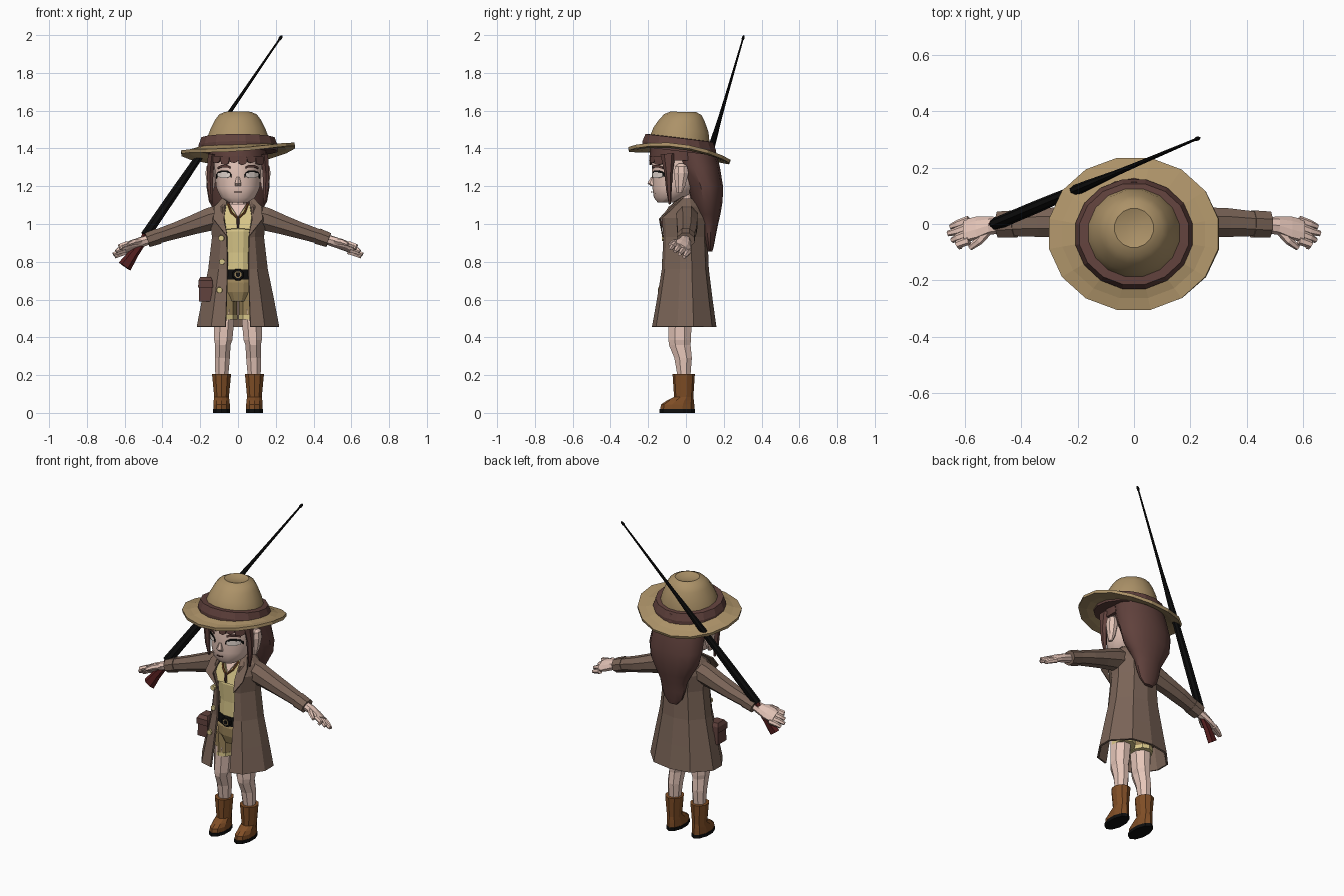
import bpy, bmesh, math
from mathutils import Vector

def material(name, r, g, b):
    m = bpy.data.materials.new(name)
    lin = [((c / 255 + 0.055) / 1.055) ** 2.4 if c > 10 else c / 255 / 12.92 for c in (r, g, b)]
    m.diffuse_color = (*lin, 1)
    return m

COAT = material("coat brown", 122, 100, 87)
FELT = material("felt tan", 172, 146, 104)
HAIR = material("hair brown", 96, 65, 60)
SKIN = material("skin", 230, 198, 185)
BOOT = material("boot leather", 128, 78, 38)
SHIRT = material("shirt yellow", 218, 200, 138)
SHORTS = material("shorts olive", 152, 130, 88)
BLACK = material("black", 14, 14, 14)
WOOD = material("dark red wood", 84, 30, 30)
WHITE = material("eye white", 238, 226, 218)
smooth = []

def mesh(name, verts, faces, mat, thick=0):
    bm = bmesh.new()
    vs = [bm.verts.new(v) for v in verts]
    for f in faces:
        bm.faces.new([vs[i] for i in f])
    bmesh.ops.recalc_face_normals(bm, faces=bm.faces)
    me = bpy.data.meshes.new(name)
    bm.to_mesh(me)
    bm.free()
    me.materials.append(mat)
    ob = bpy.data.objects.new(name, me)
    bpy.context.collection.objects.link(ob)
    if thick:
        mod = ob.modifiers.new("thickness", 'SOLIDIFY')
        mod.thickness, mod.offset = thick, 0
    return ob

def skin(name, rows, mat, closed=True, caps=True, thick=0):
    """Join rows of points with quads."""
    n = len(rows[0])
    faces = []
    for r in range(len(rows) - 1):
        for i in range(n if closed else n - 1):
            j = (i + 1) % n
            faces.append((r * n + i, r * n + j, r * n + n + j, r * n + n + i))
    if caps:
        faces += [tuple(range(n)), tuple(range((len(rows) - 1) * n, len(rows) * n))]
    return mesh(name, [v for row in rows for v in row], faces, mat, thick)

def tube(name, pts, mat, n=8, ref=(0, 1, 0), d=None, warp=None, soft=False, **kw):
    """Elliptical sections (x, y, z, a, b) along a path; a lies along ref."""
    P = [Vector(p[:3]) for p in pts]
    rows = []
    for k, p in enumerate(pts):
        dr = Vector(d) if d else (P[min(k + 1, len(P) - 1)] - P[max(k - 1, 0)]).normalized()
        u = Vector(ref)
        u = (u - dr * u.dot(dr)).normalized()
        v = dr.cross(u)
        row = []
        for i in range(n):
            t = 2 * math.pi * (i + 0.5) / n
            q = P[k] + u * p[3] * math.cos(t) + v * p[4] * math.sin(t)
            row.append(warp(q) if warp else q)
        rows.append(row)
    ob = skin(name, rows, mat, **kw)
    if soft:
        smooth.append(ob)
    return ob

def loft(name, rings, mat, n=10, x=0, **kw):
    """Horizontal rings (z, centre y, rx, ry)."""
    return tube(name, [(x, cy, z, a, b) for z, cy, a, b in rings], mat, n, (1, 0, 0), (0, 0, 1), **kw)

def disc(name, x, y, z, r, mat, depth=.02):
    tube(name, [(x, y + depth, z, r, r), (x, y, z, r * .9, r * .9)], mat, 8, (1, 0, 0))

def plate(name, pts, mat, thick=0.008):
    return mesh(name, pts, [tuple(range(len(pts)))], mat, thick)

# Legs, boots, arms and hands, one per side
for s, side in ((-1, "right_"), (1, "left_")):
    loft(side + "sole", [(0, -.046, .048, .094), (.02, -.046, .048, .094)], BLACK, x=s * .087)
    loft(side + "boot", [(.02, -.046, .046, .09), (.045, -.044, .046, .088), (.065, -.03, .044, .072),
                         (.085, -.012, .041, .051), (.205, -.012, .053, .059)], BOOT, x=s * .087)
    tube(side + "leg", [(s * .086, -.01, .18, .036, .035), (s * .083, -.015, .29, .043, .05),
                        (s * .08, -.033, .36, .044, .062), (s * .078, -.033, .385, .052, .064),
                        (s * .07, -.03, .55, .06, .068)], SKIN, 8, (1, 0, 0), (0, 0, 1))
    loft(side + "shorts_leg", [(.515, -.02, .063, .078), (.64, -.01, .062, .09)], SHORTS, x=s * .064)
    loft(side + "shorts_cuff", [(.495, -.02, .065, .08), (.518, -.02, .065, .08)], SHIRT, x=s * .064)
    tube(side + "sleeve", [(s * .085, .005, 1.04, .06, .07), (s * .15, .005, 1.025, .06, .066),
                           (s * .24, .006, .995, .058, .055), (s * .33, .005, .965, .055, .047),
                           (s * .44, 0, .93, .046, .04)], COAT, 8)
    tube(side + "cuff", [(s * .42, 0, .936, .052, .046), (s * .48, -.002, .915, .05, .042)], COAT, 8)
    # hand rolled so that the thumb side is higher
    roll = (0, .85, -.5)
    tube(side + "palm", [(s * .46, -.003, .922, .028, .026), (s * .51, -.006, .905, .034, .026),
                         (s * .555, -.014, .89, .046, .022), (s * .6, -.024, .872, .046, .018)],
         SKIN, 8, roll)
    for k in range(4):
        y, z = .014 - .024 * k, .848 + .014 * k
        r = .615 + (.045, .055, .04, .01)[k] - .01
        tube(side + "finger", [(s * .585, y, z + .006, .016, .016), (s * .625, y - .014, z - .008, .015, .014),
                               (s * r, y - .024, z - .022, .01, .01)], SKIN, 6, roll)
    tube(side + "thumb", [(s * .515, -.02, .908, .017, .017), (s * .55, -.06, .905, .016, .015),
                          (s * .582, -.085, .892, .009, .01)], SKIN, 6, (0, 0, 1))

# Shorts, belt, shirt and neck
loft("hips", [(.59, -.012, .07, .085), (.64, -.012, .115, .1), (.69, -.01, .118, .102),
              (.72, -.008, .108, .09)], SHORTS, 12)
loft("belt", [(.705, -.008, .116, .104), (.76, -.008, .114, .102)], BLACK, 12)
disc("buckle", 0, -.122, .732, .033, BLACK)
disc("buckle_ring", 0, -.125, .732, .021, SHORTS)
disc("buckle_stud", 0, -.129, .732, .014, BLACK)
loft("shirt", [(.74, -.008, .108, .094), (.85, -.008, .105, .092), (.96, -.01, .115, .1),
               (1.04, -.005, .115, .085), (1.10, .005, .075, .06)], SHIRT, 12)
loft("neck", [(1.05, .0, .05, .062), (1.2, -.01, .045, .045)], SKIN)
plate("neckline_skin", [(-.045, -.066, 1.105), (0, -.1, 1.035), (.045, -.066, 1.105)], SKIN, .009)
for s in (-1, 1):
    plate("shirt_collar", [(s * .004, -.108, 1.03), (s * .004, -.114, .975), (s * .07, -.112, .972),
                           (s * .085, -.1, 1.04), (s * .06, -.055, 1.11)], SHIRT)
    tube("necklace_cord", [(s * .052, -.066, 1.105, .006, .006), (s * .035, -.1, 1.06, .006, .006),
                           (0, -.12, 1.03, .006, .006)], BOOT, 5)
tube("necklace_pendant", [(0, -.12, 1.04, .007, .007), (0, -.124, 1.0, .011, .007),
                          (0, -.12, .98, .004, .004)], HAIR, 6)

# Long open coat: (z, half width, front y, back y, half opening)
rows = []
for z, w, f, b, o in ((.455, .213, -.174, .155, .065), (.6, .185, -.148, .135, .06),
                      (.76, .152, -.122, .115, .055), (.93, .132, -.114, .108, .058),
                      (1.03, .142, -.122, .11, .075), (1.09, .125, -.09, .1, .078),
                      (1.13, .078, -.03, .085, .068)):
    half = [(o, f), (.65 * w, f * .88), (w, f * .25), (w, b * .25), (.58 * w, b * .86)]
    rows.append([(x, y, z) for x, y in half] + [(0, b, z)] + [(-x, y, z) for x, y in reversed(half)])
skin("coat", rows, COAT, closed=False, caps=False, thick=.012)
for s in (-1, 1):
    plate("lapel", [(s * .055, -.122, .93), (s * .075, -.14, 1.025), (s * .06, -.06, 1.115),
                    (s * .075, -.012, 1.145), (s * .125, -.085, 1.09), (s * .13, -.135, 1.025)], COAT)
for x, y, z in ((-.088, -.128, .925), (-.085, -.128, .8), (-.098, -.147, .65)):
    disc("coat_button", x, y, z, .017, SHIRT)

# Hip pouch
loft("pouch", [(.59, -.062, .05, .06), (.69, -.062, .046, .055)], HAIR, 4, x=-.172)
loft("pouch_flap", [(.665, -.064, .055, .066), (.7, -.064, .053, .064), (.72, -.062, .038, .045)],
     HAIR, 4, x=-.172)

# Head, nose, ears
loft("head", [(1.115, -.1, .055, .05), (1.14, -.085, .092, .085), (1.19, -.055, .117, .122),
              (1.25, -.04, .124, .138), (1.32, -.035, .128, .145), (1.4, -.03, .12, .13)], SKIN, 14, soft=True)
loft("nose", [(1.2, -.168, .02, .016), (1.215, -.176, .019, .028), (1.25, -.17, .009, .014)], SKIN, 6)
for s in (-1, 1):
    loft("ear", [(1.165, -.035, .01, .015), (1.2, -.03, .022, .028), (1.27, -.025, .032, .042),
                 (1.305, -.025, .026, .034), (1.32, -.025, .01, .015)], SKIN, 8, x=s * .143)

# Eyes, brows and mouth as thin plates bent round the face
def strip(name, xs, lo, hi, mat):
    front = lambda x: -.041 - .142 * math.sqrt(1 - (x / .128) ** 2)
    rows = [[(x, front(x), l), (x, front(x), h)] for x, l, h in zip(xs, lo, hi)]
    skin(name, rows, mat, closed=False, caps=False, thick=.006)

for s in (-1, 1):
    xs = [s * x for x in (.042, .06, .085, .105)]
    strip("eye", xs, (1.25, 1.244, 1.244, 1.25), (1.268, 1.274, 1.274, 1.268), WHITE)
    strip("eyelash", [s * .035] + xs + [s * .114], (1.245, 1.262, 1.273, 1.273, 1.262, 1.242),
          (1.262, 1.272, 1.284, 1.284, 1.276, 1.262), BLACK)
    strip("brow", xs, (1.294, 1.3, 1.3, 1.292), (1.304, 1.313, 1.313, 1.302), HAIR)
strip("mouth", (-.02, 0, .02), (1.168, 1.166, 1.168), (1.172, 1.171, 1.172), HAIR)

# Hair: cap, long tail, fringe and side locks
loft("hair_cap", [(1.335, -.03, .152, .165), (1.43, -.03, .15, .155)], HAIR, 14, soft=True)
loft("hair_back", [(1.42, .03, .15, .12), (1.3, .065, .165, .115), (1.2, .1, .172, .096),
                   (1.12, .11, .158, .084), (1.05, .118, .118, .064), (1.0, .12, .09, .05),
                   (.94, .122, .078, .036), (.89, .125, .062, .024), (.855, .128, .03, .012)],
     HAIR, 14, soft=True)
for k in range(6):
    x = -.115 + .046 * k
    y = lambda q: -.03 - .16 * math.sqrt(1 - (q / .165) ** 2)
    a, b = x - .026, x + .026
    tip = 1.312 if k % 2 else 1.322
    plate("fringe_lock", [(a, y(a), 1.36), (b, y(b), 1.36), (b - .006, y(b), tip + .01), (x + .004, y(x), tip),
                          (a + .008, y(a), tip + .006)], HAIR)
for s in (-1, 1):
    tube("side_lock", [(s * .138, -.095, 1.37, .024, .04), (s * .148, -.092, 1.27, .02, .022),
                       (s * .146, -.09, 1.18, .016, .015), (s * .14, -.085, 1.105, .006, .006)],
         HAIR, 6, (1, 0, 0))

# Wide hat: wavy brim, band and crown, all tipped back
CY = -.036
def tip_back(q):
    fade = min(1, max(0, (1.62 - q.z) / .15))
    return Vector((q.x, q.y, q.z - .12 * fade * (q.y - CY)))

brim = []
for r, z in ((.14, 1.4), (.21, 1.39), (.255, 1.372), (.303, 1.36)):
    row = []
    for i in range(16):
        t = 2 * math.pi * (i + .5) / 16
        x, y = r * math.cos(t), .9 * r * math.sin(t)
        lift = (r / .3) ** 3 * (.035 * math.cos(t) ** 2 + .02 * math.cos(t))
        row.append((x * 1.01, CY + y, z + lift - .125 * y))
    brim.append(row)
skin("hat_brim", brim, FELT, caps=False, thick=.018)
loft("hat_band", [(1.385, CY, .212, .198), (1.415, CY, .212, .198), (1.455, CY, .198, .182),
                  (1.458, CY, .15, .14)], HAIR, 16, warp=tip_back)
loft("hat_crown", [(1.4, -.034, .175, .165), (1.45, -.032, .167, .16), (1.5, -.026, .149, .148),
                   (1.55, -.02, .124, .122), (1.58, -.016, .102, .1), (1.594, -.014, .07, .07),
                   (1.582, -.014, .03, .035)], FELT, 16, warp=tip_back, soft=True)

# Slung rifle: barrel, fore-end, muzzle sight and stock
A, B = Vector((.23, .305, 1.993)), Vector((-.49, 0, .94))
def along(name, prof, mat, n=8):
    return tube(name, [(*A.lerp(B, t), a, b) for t, a, b in prof], mat, n)

along("rifle_barrel", [(0, .004, .005), (.3, .008, .009), (.52, .013, .014)], BLACK)
along("rifle_fore_end", [(.4, .01, .012), (.56, .018, .02), (.8, .022, .026), (1, .022, .028)], BLACK)
along("rifle_muzzle", [(-.004, .003, .004), (.004, .007, .009), (.012, .007, .009), (.02, .004, .005)], BLACK)
tube("rifle_stock", [(-.475, .005, .955, .02, .024), (-.515, -.005, .89, .016, .02),
                     (-.555, -.012, .84, .018, .027), (-.6, -.022, .775, .02, .038)], WOOD, 6)

# Smooth shading on the rounded parts
bpy.ops.object.select_all(action='DESELECT')
for ob in smooth:
    ob.select_set(True)
bpy.context.view_layer.objects.active = smooth[0]
bpy.ops.object.shade_smooth_by_angle(angle=math.radians(40))
